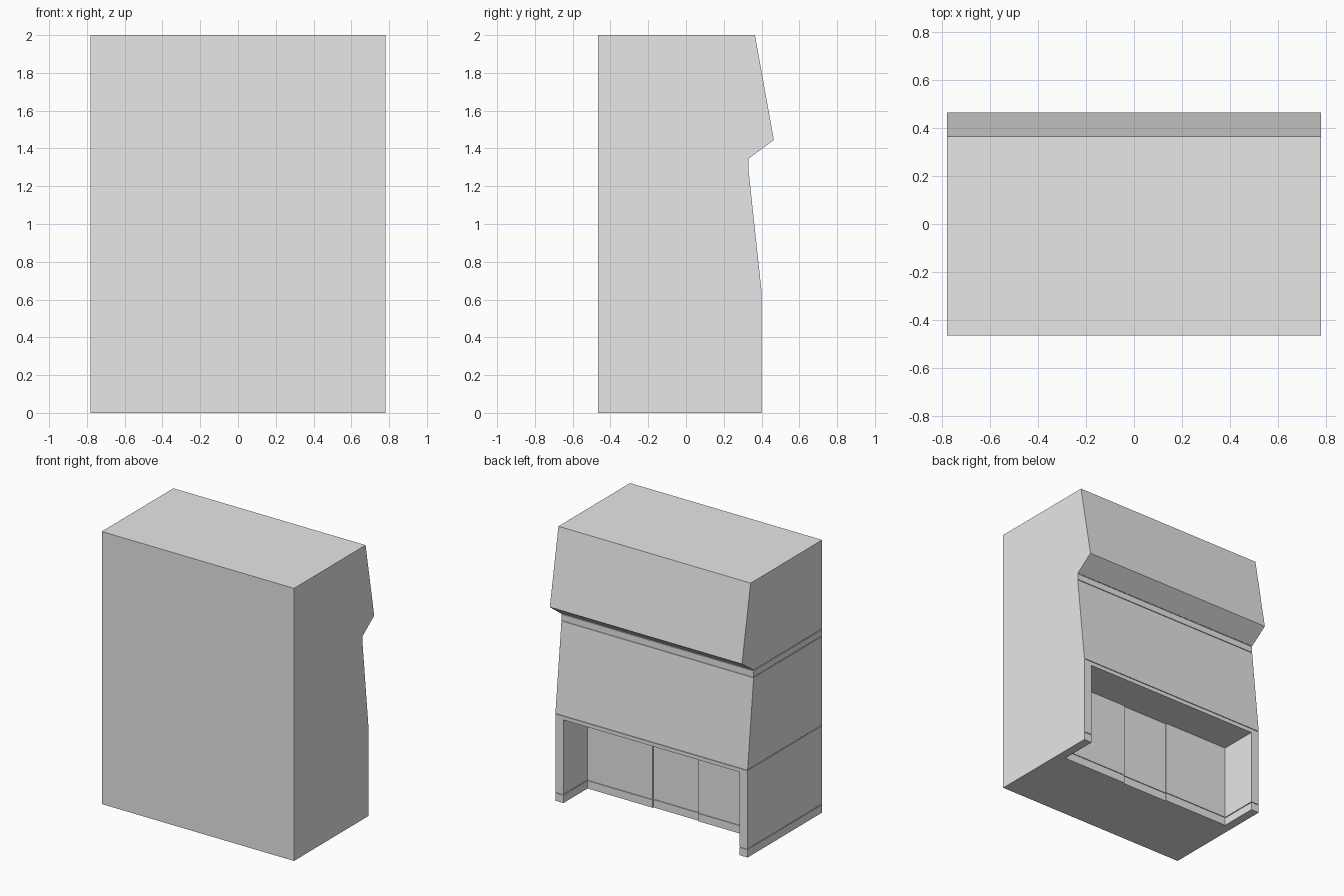
import bpy
import bmesh

cube = bpy.data.objects.get("Cube")
if cube:
    bpy.data.objects.remove(cube, do_unlink=True)

grey = bpy.data.materials.new("plain_grey")
grey.use_nodes = True
grey.diffuse_color = (0.8, 0.8, 0.8, 1)
grey.node_tree.nodes["Principled BSDF"].inputs["Base Color"].default_value = (0.8, 0.8, 0.8, 1)

W, FRONT, SKIN, GAP = 0.78, -0.465, 0.004, 0.003
# Rear silhouette as (y, z), bottom to top
BACK = [(0.40, 0), (0.40, 0.06), (0.40, 0.64), (0.33, 1.295),
        (0.33, 1.345), (0.465, 1.445), (0.365, 2)]


def prism(name, profile, x0, x1):
    """Extrude a (y, z) profile along x."""
    bm = bmesh.new()
    face = bm.faces.new([bm.verts.new((x0, y, z)) for y, z in profile])
    out = bmesh.ops.extrude_face_region(bm, geom=[face])["geom"]
    moved = [v for v in out if isinstance(v, bmesh.types.BMVert)]
    bmesh.ops.translate(bm, verts=moved, vec=(x1 - x0, 0, 0))
    bmesh.ops.recalc_face_normals(bm, faces=bm.faces[:])
    mesh = bpy.data.meshes.new(name)
    bm.to_mesh(mesh)
    bm.free()
    mesh.materials.append(grey)
    obj = bpy.data.objects.new(name, mesh)
    bpy.context.scene.collection.objects.link(obj)
    return obj


def box_profile(y0, y1, z0, z1):
    return [(y0, z0), (y1, z0), (y1, z1), (y0, z1)]


def cut_niche(obj, grow=0.0):
    """Cut the open rear niche and the shallow recess in its wall."""
    for half, y0, y1, top in ((0.715, 0.12, 0.6, 0.61), (0.186, 0.112, 0.2, 0.61)):
        cutter = prism("niche_cutter", box_profile(y0 - grow, y1, -0.1, top + grow),
                       -half - grow, half + grow)
        cutter.hide_render = True
        mod = obj.modifiers.new("niche", "BOOLEAN")
        mod.operation = "DIFFERENCE"
        mod.solver = "EXACT"
        mod.object = cutter
        bpy.context.view_layer.update()
        graph = bpy.context.evaluated_depsgraph_get()
        mesh = bpy.data.meshes.new_from_object(obj.evaluated_get(graph))
        obj.modifiers.clear()
        obj.data = mesh
        bpy.data.objects.remove(cutter, do_unlink=True)


# Stacked bands with thin seams between them
bands = [("base_plinth", 0, 1), ("lower_cabinet", 1, 2), ("middle_section", 2, 3),
         ("trim_strip", 3, 4), ("upper_hood", 4, 6)]
for name, a, b in bands:
    pts = [list(p) for p in BACK[a:b + 1]]
    if a > 0:
        pts[0][1] += GAP
    if b < 6:
        pts[-1][1] -= GAP
    start = FRONT + SKIN
    profile = [(start, pts[0][1])] + pts + [(start, pts[-1][1])]
    band = prism(name, profile, -W, W - SKIN)
    if b <= 2:
        cut_niche(band)

# Core that closes the seams from inside
core_back = [(y - 0.006, min(max(z, 0.006), 1.994)) for y, z in BACK]
core = prism("inner_core", [(FRONT + SKIN, 0.006)] + core_back + [(FRONT + SKIN, 1.994)],
             -W + 0.006, W - SKIN)
cut_niche(core, 0.006)

# Plain outer panels on the front and the left
prism("front_panel", box_profile(FRONT, FRONT + SKIN, 0, 2), -W, W)
prism("left_side_panel", [(FRONT + SKIN, 0)] + BACK + [(FRONT + SKIN, 2)], W - SKIN, W)
